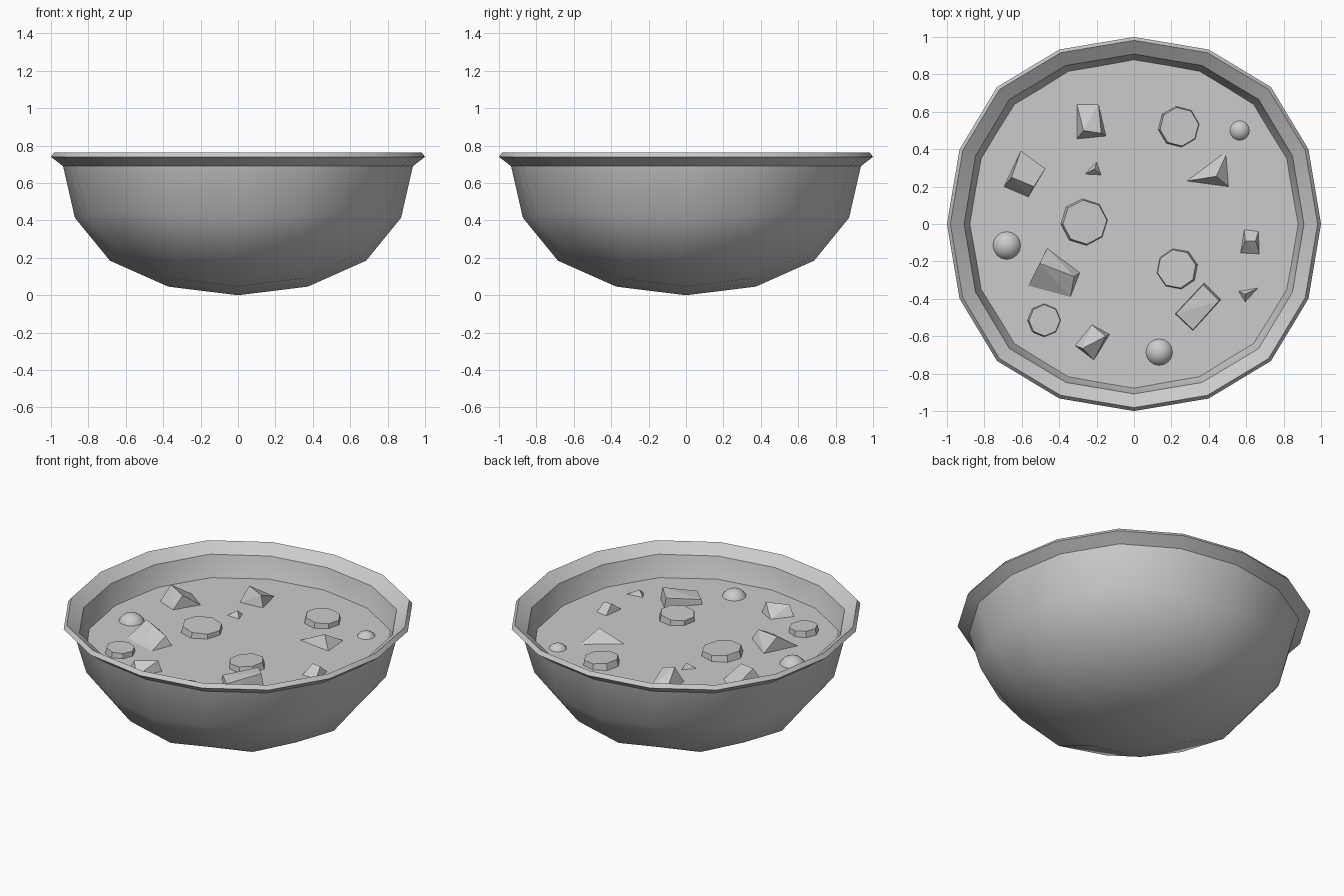
import bpy, bmesh, math
from mathutils import Vector, Matrix

if "Cube" in bpy.data.objects:
    bpy.data.objects.remove(bpy.data.objects["Cube"])

SOUP = 0.575


def finish(bm, name, smooth=None):
    me = bpy.data.meshes.new(name)
    bm.to_mesh(me)
    bm.free()
    ob = bpy.data.objects.new(name, me)
    bpy.context.collection.objects.link(ob)
    if smooth:
        bpy.ops.object.select_all(action='DESELECT')
        ob.select_set(True)
        bpy.context.view_layer.objects.active = ob
        bpy.ops.object.shade_smooth_by_angle(angle=math.radians(smooth))
    return ob


# Bowl: lower half of a subdivided cube, flared rim, thickness
bpy.ops.mesh.primitive_cube_add(size=2)
bowl = bpy.context.object
bowl.name = "bowl"
sub = bowl.modifiers.new("round", 'SUBSURF')
sub.levels = 2
sub.use_limit_surface = False
bpy.ops.object.modifier_apply(modifier="round")
bm = bmesh.new()
bm.from_mesh(bowl.data)
bmesh.ops.delete(bm, geom=[v for v in bm.verts if v.co.z > 0.01], context='VERTS')
half = max(v.co.x for v in bm.verts)
for v in bm.verts:
    v.co = Vector((v.co.x / half * 0.935, v.co.y / half * 0.935, (v.co.z / half + 1) * 0.69))
edge = [e for e in bm.edges if e.is_boundary]
rim_xy = sorted({(v.co.x, v.co.y) for e in edge for v in e.verts},
                key=lambda p: math.atan2(p[1], p[0]))
new = bmesh.ops.extrude_edge_only(bm, edges=edge)["geom"]
for v in new:
    if isinstance(v, bmesh.types.BMVert):
        v.co = Vector((v.co.x / 0.935, v.co.y / 0.935, 0.74))
bmesh.ops.recalc_face_normals(bm, faces=bm.faces)
bm.to_mesh(bowl.data)
bm.free()
wall = bowl.modifiers.new("thickness", 'SOLIDIFY')
wall.thickness = 0.03
wall.offset = -1
wall.use_even_offset = True
bpy.ops.object.modifier_apply(modifier="thickness")
bpy.ops.object.shade_smooth_by_angle(angle=math.radians(30))

# Soup surface
bm = bmesh.new()
k = 0.88 / 0.935
bm.faces.new([bm.verts.new((x * k, y * k, SOUP)) for x, y in rim_xy])
finish(bm, "soup_surface")


# Angular chunks: waterline outline plus raised points (x, y, height)
def chunk(name, base, top):
    bm = bmesh.new()
    for x, y in base:
        bm.verts.new((x, y, SOUP))
        bm.verts.new((x, y, SOUP - 0.03))
    for x, y, h in top:
        bm.verts.new((x, y, SOUP + h))
    bmesh.ops.convex_hull(bm, input=bm.verts)
    bmesh.ops.dissolve_limit(bm, angle_limit=0.02, verts=bm.verts, edges=bm.edges)
    finish(bm, name)


chunk("cube_chunk_back", [(-.305, .455), (-.15, .47), (-.19, .64), (-.305, .64)],
      [(-.27, .5, .1), (-.175, .485, .07)])
chunk("cube_chunk_left", [(-.605, .39), (-.475, .295), (-.565, .145), (-.695, .2)],
      [(-.655, .25, .1), (-.535, .2, .08)])
chunk("cube_chunk_front_left", [(-.465, -.13), (-.29, -.26), (-.34, -.39), (-.565, -.33)],
      [(-.505, -.21, .09), (-.32, -.28, .06)])
chunk("slab_chunk", [(.375, -.315), (.465, -.405), (.315, -.57), (.22, -.48)],
      [(.37, -.325, .06), (.455, -.41, .075), (.315, -.565, .03), (.225, -.48, .03)])
chunk("cube_chunk_right", [(.59, -.03), (.665, -.04), (.67, -.16), (.57, -.155)],
      [(.595, -.09, .055), (.65, -.09, .05)])
chunk("cube_chunk_front", [(-.315, -.65), (-.225, -.54), (-.13, -.59), (-.215, -.727)],
      [(-.275, -.665, .06), (-.15, -.6, .07)])
chunk("corner_chunk_small", [(-.262, .267), (-.2, .33), (-.176, .262)], [(-.21, .295, .035)])
chunk("corner_chunk_large", [(.283, .23), (.47, .37), (.492, .37), (.505, .2)],
      [(.44, .255, .07)])
chunk("corner_chunk_right", [(.56, -.36), (.663, -.342), (.594, -.417)], [(.595, -.375, .035)])

# Octagonal slices, slightly tilted
for i, (x, y, r, turn, tilt) in enumerate([(.24, .52, .112, 8, 4), (-.265, .01, .127, 5, 4),
                                           (.23, -.24, .112, 12, -4), (-.48, -.515, .09, 0, 3)]):
    bm = bmesh.new()
    m = (Matrix.Translation((x, y, SOUP)) @ Matrix.Rotation(math.radians(tilt), 4, 'Y')
         @ Matrix.Rotation(math.radians(turn), 4, 'Z'))
    bmesh.ops.create_cone(bm, cap_ends=True, segments=8, radius1=r * 1.04, radius2=r * 0.93,
                          depth=0.07, matrix=m)
    finish(bm, f"slice_{i + 1}")

# Round peas
for i, (x, y, r, z) in enumerate([(.565, .5, .062, -.032), (-.68, -.115, .083, -.035),
                                  (.135, -.685, .08, -.035)]):
    bm = bmesh.new()
    bmesh.ops.create_uvsphere(bm, u_segments=16, v_segments=10, radius=r,
                              matrix=Matrix.Translation((x, y, SOUP + z)))
    finish(bm, f"pea_{i + 1}", 40)
